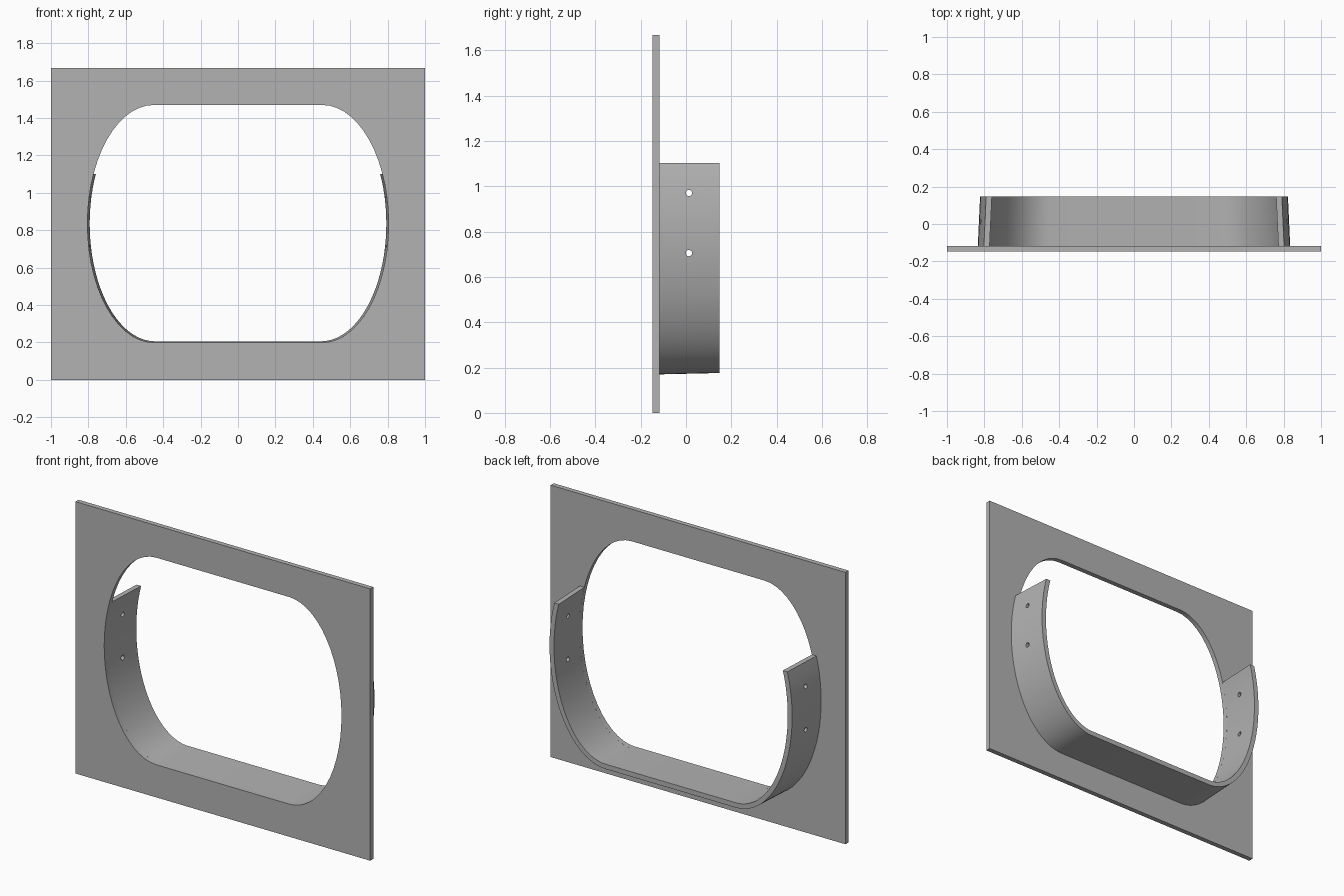
import bpy, bmesh, math
from mathutils import Matrix

cube = bpy.data.objects.get("Cube")
if cube:
    bpy.data.objects.remove(cube, do_unlink=True)

grey = bpy.data.materials.new("plain grey")
grey.use_nodes = True
grey.diffuse_color = (0.45, 0.45, 0.45, 1)
grey.node_tree.nodes["Principled BSDF"].inputs["Base Color"].default_value = (0.45, 0.45, 0.45, 1)

MID_Z, TOP_Z = 0.835, 1.102      # opening centre height, band end height
FRONT, JOIN, BACK = -0.147, -0.117, 0.147
STEPS = 28


def arc(flat, rx, rz, start, end):
    """Right-hand half-ellipse points, from angle start to end."""
    return [(flat + rx * math.cos(start + (end - start) * i / STEPS),
             MID_Z + rz * math.sin(start + (end - start) * i / STEPS))
            for i in range(STEPS + 1)]


def mirrored(points):
    return points + [(-x, z) for x, z in reversed(points)]


def select_only(obj):
    bpy.ops.object.select_all(action='DESELECT')
    obj.select_set(True)
    bpy.context.view_layer.objects.active = obj


def link(name, data):
    obj = bpy.data.objects.new(name, data)
    bpy.context.collection.objects.link(obj)
    data.materials.append(grey)
    return obj


def finish(obj):
    select_only(obj)
    bpy.ops.object.shade_smooth_by_angle(angle=math.radians(30))


# Face plate with its rounded opening
outline = [(-1, 0), (1, 0), (1, 1.667), (-1, 1.667)]
opening = mirrored(arc(0.45, 0.355, 0.635, math.pi / 2, -math.pi / 2))
curve = bpy.data.curves.new("face_plate", 'CURVE')
curve.dimensions = '2D'
curve.fill_mode = 'BOTH'
curve.extrude = (JOIN - FRONT) / 2
for loop in (outline, opening):
    spline = curve.splines.new('POLY')
    spline.points.add(len(loop) - 1)
    for point, (x, z) in zip(spline.points, loop):
        point.co = (x, z, 0, 1)
    spline.use_cyclic_u = True
plate = link("face_plate", curve)
plate.rotation_euler.x = math.pi / 2
plate.location.y = (FRONT + JOIN) / 2
select_only(plate)
bpy.ops.object.convert(target='MESH')
plate = bpy.context.object
bm = bmesh.new()
bm.from_mesh(plate.data)
bmesh.ops.remove_doubles(bm, verts=bm.verts, dist=0.0001)
bmesh.ops.recalc_face_normals(bm, faces=bm.faces)
bm.to_mesh(plate.data)
bm.free()
finish(plate)

# Cradle band: four rims (inner and outer, front and back), tapering to the back
rims = [(JOIN, 0.45, 0.355, 0.635), (BACK, 0.443, 0.350, 0.629),
        (BACK, 0.443, 0.380, 0.659), (JOIN, 0.45, 0.385, 0.665)]
bm = bmesh.new()
rows = []
for y, flat, rx, rz in rims:
    start = math.asin((TOP_Z - MID_Z) / rz)
    path = mirrored(arc(flat, rx, rz, start, -math.pi / 2))
    rows.append([bm.verts.new((x, y, z)) for x, z in path])
for a, b in zip(rows, rows[1:] + rows[:1]):
    for i in range(len(a) - 1):
        bm.faces.new((a[i], a[i + 1], b[i + 1], b[i]))
for end in (0, -1):
    bm.faces.new([row[end] for row in rows])
bmesh.ops.recalc_face_normals(bm, faces=bm.faces)
mesh = bpy.data.meshes.new("cradle_band")
bm.to_mesh(mesh)
bm.free()
band = link("cradle_band", mesh)

# Screw holes through both ends of the band
bm = bmesh.new()
for z in (0.705, 0.97):
    bmesh.ops.create_cone(bm, cap_ends=True, segments=20, radius1=0.014, radius2=0.014, depth=2.2,
                          matrix=Matrix.Translation((0, 0.013, z)) @ Matrix.Rotation(math.pi / 2, 4, 'Y'))
mesh = bpy.data.meshes.new("hole_cutter")
bm.to_mesh(mesh)
bm.free()
cutter = link("hole_cutter", mesh)
cutter.hide_render = True
drill = band.modifiers.new("screw_holes", 'BOOLEAN')
drill.operation = 'DIFFERENCE'
drill.solver = 'EXACT'
drill.object = cutter
select_only(band)
bpy.ops.object.modifier_apply(modifier=drill.name)
bpy.data.objects.remove(cutter, do_unlink=True)
finish(band)
